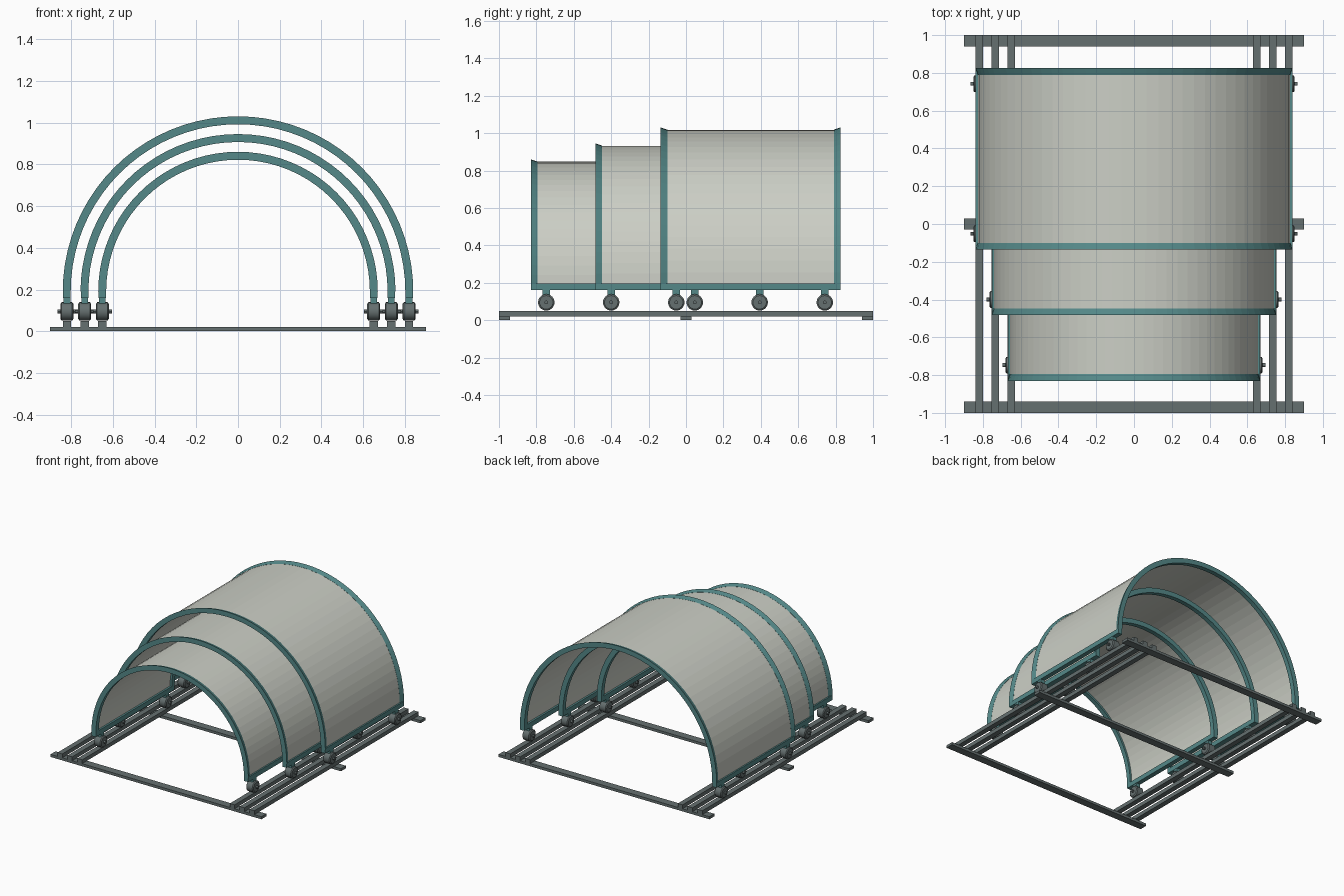
import bpy, bmesh
from math import pi, cos, sin

if "Cube" in bpy.data.objects:
    bpy.data.objects.remove(bpy.data.objects["Cube"])

SEG = 40      # facets around each half-round arch
CZ = 0.19     # height of the arch centre


def material(name, color):
    m = bpy.data.materials.new(name)
    m.diffuse_color = color
    m.use_nodes = True
    m.node_tree.nodes["Principled BSDF"].inputs["Base Color"].default_value = m.diffuse_color
    return m


TEAL = material("teal_frame", (0.09, 0.25, 0.25, 1))
PANEL = material("pale_panel", (0.60, 0.62, 0.56, 1))
METAL = material("dark_metal", (0.13, 0.16, 0.16, 1))


def make(name, bm, mat):
    bmesh.ops.recalc_face_normals(bm, faces=bm.faces)
    mesh = bpy.data.meshes.new(name)
    bm.to_mesh(mesh)
    bm.free()
    mesh.materials.append(mat)
    ob = bpy.data.objects.new(name, mesh)
    bpy.context.collection.objects.link(ob)
    return ob


def box(name, x, y, z, mat):
    bm = bmesh.new()
    bmesh.ops.create_cube(bm, size=1)
    for v in bm.verts:
        v.co = [(a + b) / 2 + c * (b - a) for c, (a, b) in zip(v.co, (x, y, z))]
    return make(name, bm, mat)


def arch(name, section, mat):
    """Sweep a closed (radius, y) section through a half circle."""
    bm = bmesh.new()
    rows = []
    for i in range(SEG + 1):
        a = pi * i / SEG
        rows.append([bm.verts.new((r * cos(a), y, CZ + r * sin(a))) for r, y in section])
    n = len(section)
    for p, q in zip(rows, rows[1:]):
        for j in range(n):
            bm.faces.new((p[j], p[(j + 1) % n], q[(j + 1) % n], q[j]))
    bm.faces.new(rows[0])
    bm.faces.new(rows[-1])
    return make(name, bm, mat)


def turned(name, x, y, z, profile, sides, mat):
    """Closed solid turned about a line parallel to x from (offset, radius) points."""
    bm = bmesh.new()
    rings = [[bm.verts.new((x + dx, y + r * cos(2 * pi * i / sides), z + r * sin(2 * pi * i / sides)))
              for i in range(sides)] for dx, r in profile]
    for p, q in zip(rings, rings[1:]):
        for i in range(sides):
            k = (i + 1) % sides
            bm.faces.new((p[i], p[k], q[k], q[i]))
    bm.faces.new(rings[0])
    bm.faces.new(rings[-1])
    ob = make(name, bm, mat)
    bpy.ops.object.select_all(action='DESELECT')
    ob.select_set(True)
    bpy.context.view_layer.objects.active = ob
    bpy.ops.object.shade_smooth_by_angle()
    return ob


# Cross ties on the floor
for label, y in (("front", -0.97), ("middle", 0.0), ("back", 0.97)):
    box(label + "_tie", (-0.9, 0.9), (y - 0.03, y + 0.03), (0, 0.02), METAL)

# Three nested sliding sections: name, outer radius, front y, rail x
LENGTH = 0.96
for name, R, y0, rx in (("inner", 0.67, -0.83, 0.65),
                        ("middle", 0.755, -0.483, 0.735),
                        ("outer", 0.84, -0.135, 0.82)):
    y1 = y0 + LENGTH
    # Thin curved cover
    ro, ri = R - 0.013, R - 0.023
    arch(name + "_cover", [(ri, y0 + 0.02), (ro, y0 + 0.02), (ro, y1 - 0.02), (ri, y1 - 0.02)], PANEL)
    # End hoops, flared towards the open ends
    for label, ye, d in (("front", y0, 1), ("back", y1, -1)):
        arch(f"{name}_{label}_hoop",
             [(R - 0.038, ye), (R, ye), (R - 0.012, ye + d * 0.035), (R - 0.038, ye + d * 0.035)], TEAL)
    for side, s in (("left", -1), ("right", 1)):
        x = s * rx
        tag = f"{name}_{side}"
        # Floor rail and the sill beam under the cover
        box(tag + "_rail", (x - 0.02, x + 0.02), (-1, 1), (0.02, 0.05), METAL)
        box(tag + "_sill", (x - 0.018, x + 0.018), (y0, y1), (0.16, 0.197), TEAL)
        # Wheels with axle and mounting post
        for label, yw in (("front", y0 + 0.083), ("back", y1 - 0.083)):
            w = f"{tag}_{label}"
            turned(w + "_wheel", x, yw, 0.095,
                   [(-0.031, 0.036), (-0.025, 0.044), (0.025, 0.044), (0.031, 0.036)], 24, METAL)
            turned(w + "_axle", x, yw, 0.095, [(-0.046, 0.01), (0.046, 0.01)], 12, METAL)
            box(w + "_post", (x - 0.016, x + 0.016), (yw - 0.02, yw + 0.02), (0.125, 0.165), TEAL)
